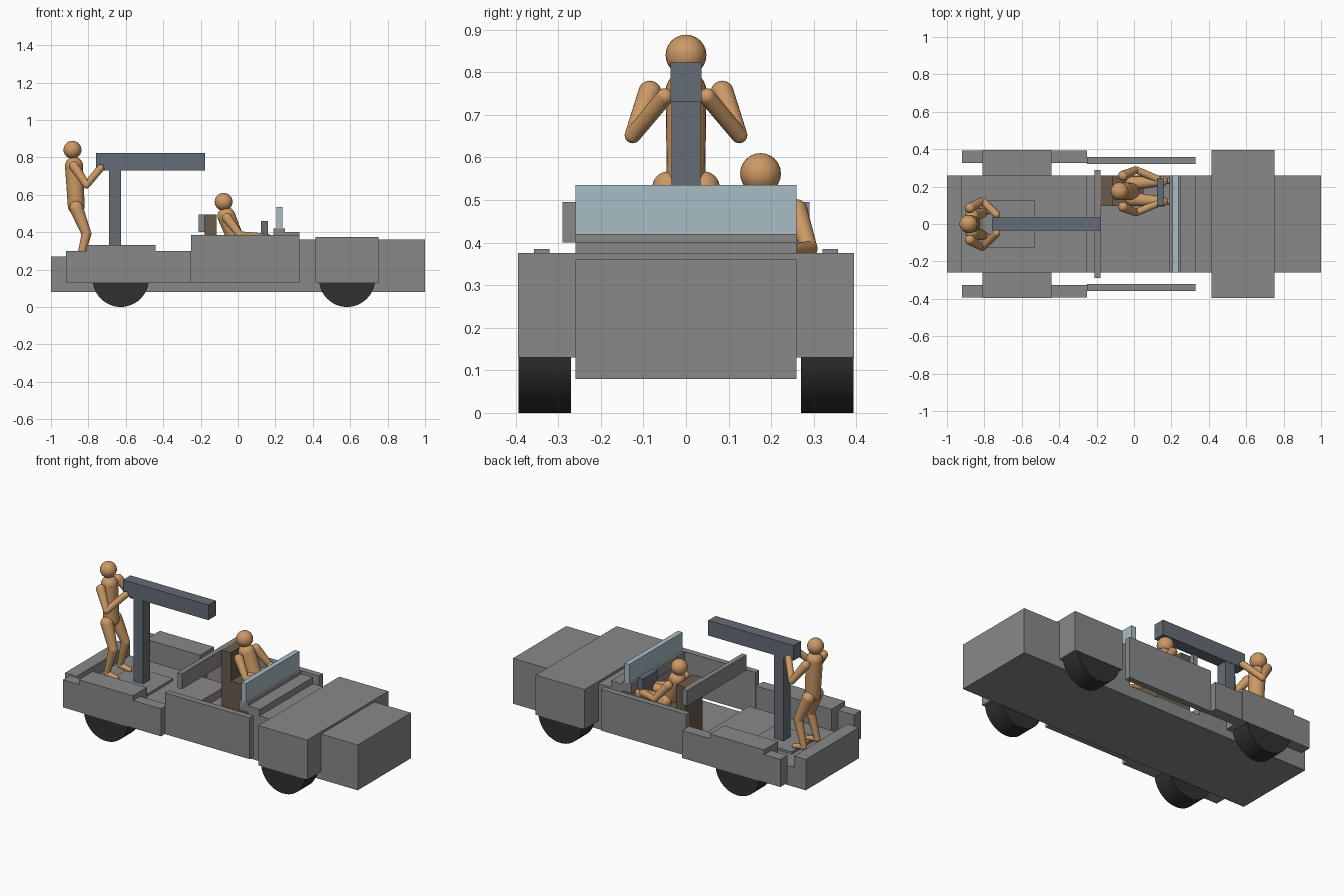
import bpy
import bmesh
from mathutils import Vector, Matrix

default = bpy.data.objects.get("Cube")
if default:
    bpy.data.objects.remove(default, do_unlink=True)


def material(name, color):
    m = bpy.data.materials.new(name)
    m.use_nodes = True
    rgba = (*color, 1)
    m.diffuse_color = rgba
    m.node_tree.nodes["Principled BSDF"].inputs["Base Color"].default_value = rgba
    return m


GREY = material("body_grey", (0.25, 0.25, 0.25))
RUBBER = material("tyre_black", (0.03, 0.03, 0.03))
METAL = material("gun_metal", (0.13, 0.15, 0.18))
GLASS = material("pale_glass", (0.39, 0.51, 0.56))
LEATHER = material("seat_brown", (0.14, 0.105, 0.07))
SKIN = material("figure_tan", (0.6, 0.32, 0.13))


def finish(name, bm, mat, smooth=False):
    mesh = bpy.data.meshes.new(name)
    bm.to_mesh(mesh)
    bm.free()
    mesh.materials.append(mat)
    obj = bpy.data.objects.new(name, mesh)
    bpy.context.collection.objects.link(obj)
    if smooth:
        bpy.ops.object.select_all(action="DESELECT")
        obj.select_set(True)
        bpy.context.view_layer.objects.active = obj
        bpy.ops.object.shade_smooth_by_angle()
    return obj


def box(name, x, y, z, mat=GREY):
    """Box given by its (low, high) range on each axis."""
    bm = bmesh.new()
    bmesh.ops.create_cube(bm, size=1)
    for v in bm.verts:
        v.co = [r[0] if c < 0 else r[1] for c, r in zip(v.co, (x, y, z))]
    return finish(name, bm, mat)


def side_boxes(name, x, y, z):
    box("left_" + name, x, y, z)
    box("right_" + name, x, (-y[1], -y[0]), z)


def add_ball(bm, p, r):
    bmesh.ops.create_uvsphere(bm, u_segments=24, v_segments=12, radius=r,
                              matrix=Matrix.Translation(p))


def limb(name, points, radii):
    """Chain of tapered segments with a ball at every joint."""
    bm = bmesh.new()
    pts = [Vector(p) for p in points]
    for p, r in zip(pts, radii):
        add_ball(bm, p, r)
    for a, b, ra, rb in zip(pts, pts[1:], radii, radii[1:]):
        turn = (b - a).to_track_quat("Z", "Y").to_matrix().to_4x4()
        bmesh.ops.create_cone(bm, segments=24, cap_ends=True, radius1=ra, radius2=rb,
                              depth=(b - a).length,
                              matrix=Matrix.Translation((a + b) / 2) @ turn)
    return finish(name, bm, SKIN, True)


def figure(name, y, head, torso, arm, leg):
    """Arm and leg points are (x, sideways offset, z)."""
    bm = bmesh.new()
    add_ball(bm, (head[0], y, head[1]), 0.048)
    finish(name + "_head", bm, SKIN, True)
    limb(name + "_torso", [(x, y, z) for x, z in torso], (0.048, 0.045))
    for side, s in (("left", 1), ("right", -1)):
        limb(f"{name}_{side}_arm", [(x, y + s * d, z) for x, d, z in arm],
             (0.027, 0.019, 0.02))
        limb(f"{name}_{side}_leg", [(x, y + s * d, z) for x, d, z in leg],
             (0.037, 0.026, 0.018, 0.014))


# Hull
WIDE = (-0.26, 0.26)
box("chassis_floor", (-1, 1), WIDE, (0.08, 0.15))
box("rear_bed", (-0.92, -0.25), WIDE, (0.14, 0.2))
box("tail_block", (-1, -0.92), WIDE, (0.08, 0.27))
box("hood", (0.33, 1), WIDE, (0.08, 0.36))
box("front_fender", (0.415, 0.75), (-0.395, 0.395), (0.13, 0.375))
side_boxes("rear_fender", (-0.81, -0.44), (0.26, 0.395), (0.13, 0.33))
side_boxes("bed_wall", (-0.92, -0.25), (0.325, 0.394), (0.13, 0.3))
side_boxes("door", (-0.25, 0.33), (0.32, 0.357), (0.13, 0.385))

# Cabin
box("cowl", (0.25, 0.33), WIDE, (0.15, 0.4))
box("dashboard", (0.19, 0.25), WIDE, (0.36, 0.42))
box("windshield", (0.205, 0.237), WIDE, (0.415, 0.535), GLASS)
box("cross_bar", (-0.21, -0.18), (-0.29, 0.29), (0.4, 0.495))
box("seat_back", (-0.18, -0.115), (0.095, 0.26), (0.15, 0.495), LEATHER)
box("seat_cushion", (-0.115, 0.05), (0.095, 0.26), (0.15, 0.32), LEATHER)
box("steering_plate", (0.123, 0.16), (0.1, 0.245), (0.34, 0.46), METAL)

# Mounted gun
box("gun_platform", (-0.81, -0.53), (-0.125, 0.125), (0.2, 0.215))
box("gun_post", (-0.69, -0.625), (-0.034, 0.034), (0.215, 0.74), METAL)
box("gun_barrel", (-0.76, -0.177), (-0.036, 0.036), (0.73, 0.823), METAL)

# Wheels
for end, x in (("rear", -0.627), ("front", 0.583)):
    for side, s in (("left", 1), ("right", -1)):
        bm = bmesh.new()
        bmesh.ops.create_cone(bm, segments=48, cap_ends=True, radius1=0.15, radius2=0.15,
                              depth=0.123, matrix=Matrix.Translation((x, s * 0.332, 0.15))
                              @ Matrix.Rotation(1.5707963, 4, "X"))
        finish(f"{end}_{side}_wheel", bm, RUBBER, True)

# Crew
figure("gunner", 0, (-0.885, 0.84), [(-0.877, 0.755), (-0.865, 0.54)],
       [(-0.877, 0.085, 0.753), (-0.81, 0.125, 0.652), (-0.735, 0.05, 0.742)],
       [(-0.865, 0.042, 0.53), (-0.81, 0.06, 0.39), (-0.85, 0.065, 0.235),
        (-0.785, 0.065, 0.222)])
figure("driver", 0.175, (-0.077, 0.562), [(-0.062, 0.485), (-0.015, 0.37)],
       [(-0.058, 0.083, 0.475), (0.01, 0.115, 0.385), (0.125, 0.065, 0.375)],
       [(-0.01, 0.042, 0.35), (0.155, 0.055, 0.365), (0.16, 0.055, 0.185),
        (0.22, 0.055, 0.17)])
